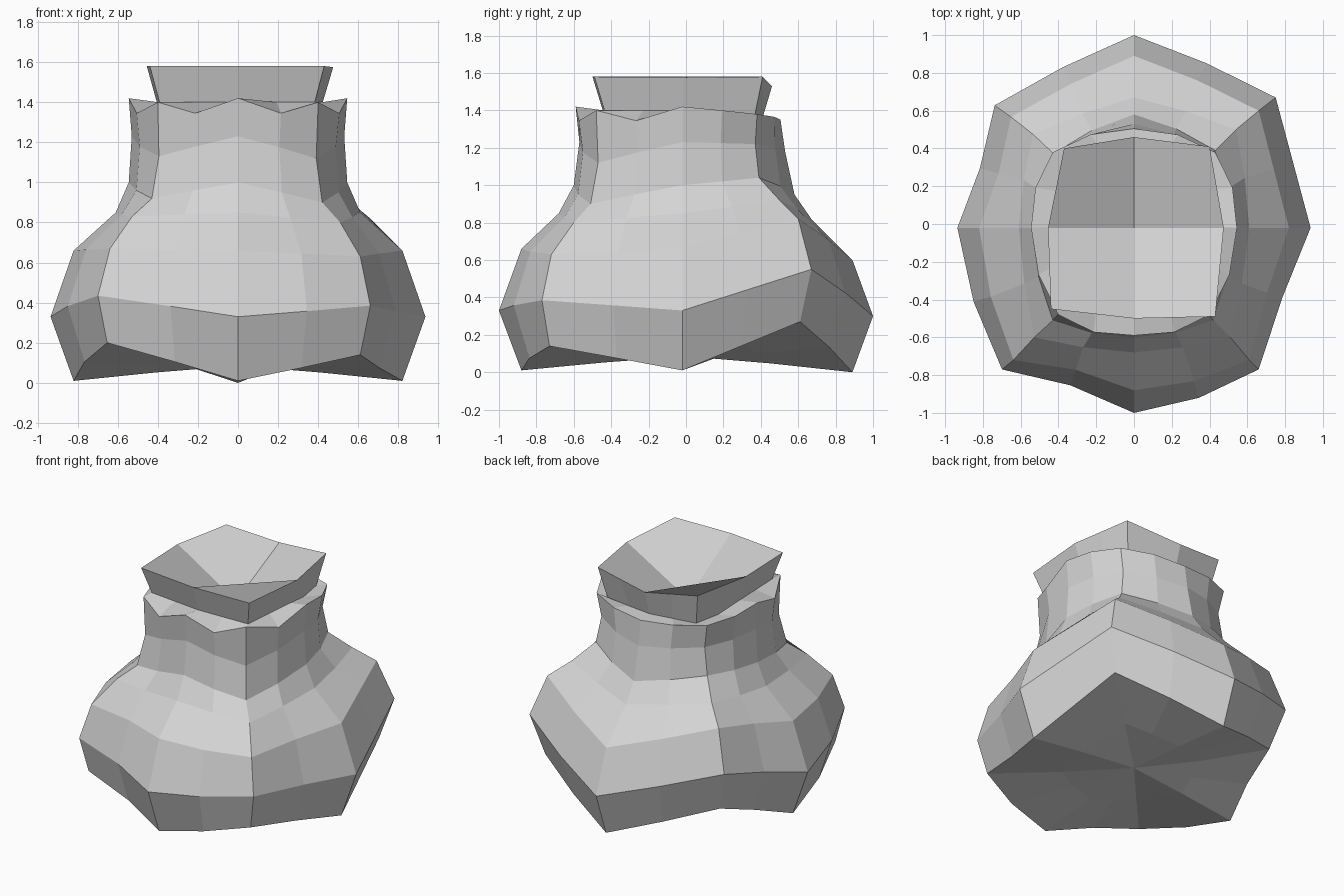
import bpy
from mathutils import Vector

default_cube = bpy.data.objects.get("Cube")
if default_cube:
    bpy.data.objects.remove(default_cube, do_unlink=True)

grey = bpy.data.materials.new("plain grey")
grey.use_nodes = True
colour = (0.66, 0.66, 0.66, 1.0)
grey.diffuse_color = colour
grey.node_tree.nodes["Principled BSDF"].inputs["Base Color"].default_value = colour

SIDE_Y = -0.02   # the side ridges sit slightly forward of centre


def column(xs, ys, zs):
    """One vertical ridge of the body, from the foot up to the lip."""
    return [Vector(point) for point in zip(xs, ys, zs)]


def flipped(ridge, lift=0.0, widen=0.0, push=0.0):
    """Mirror a ridge; its unevenness fades out towards the lip."""
    result = []
    for level, p in enumerate(ridge):
        fade = 1 - level / (len(ridge) - 1)
        result.append(Vector((-p.x * (1 + widen * fade),
                              p.y + push * fade, p.z + lift * fade)))
    return result


def with_midpoints(corners, swells, front_dip=0.0):
    """Double the corners of a ring, swelling and dipping the new points."""
    ring = []
    for here, after, swell in zip(corners, corners[1:] + corners[:1], swells):
        middle = (here + after) / 2
        middle.x *= swell
        middle.y *= swell
        if middle.y < 0:
            middle.z -= front_dip
        ring += [here, middle]
    return ring


def scaled(ring, factor, height, flatten=1.0):
    """Shrink a ring and move it wholly or partly to a height."""
    return [Vector((p.x * factor, p.y * factor, p.z + (height - p.z) * flatten))
            for p in ring]


def build(name, rings, extra_points=(), extra_faces=()):
    """Skin stacked rings with quads and add any closing faces."""
    count = len(rings[0])
    points = [p for ring in rings for p in ring] + list(extra_points)
    faces = []
    for level in range(len(rings) - 1):
        low, high = level * count, (level + 1) * count
        for i in range(count):
            j = (i + 1) % count
            faces.append((low + i, low + j, high + j, high + i))
    faces += list(extra_faces)
    mesh = bpy.data.meshes.new(name)
    mesh.from_pydata([tuple(p) for p in points], [], faces)
    mesh.materials.append(grey)
    mesh.update()
    obj = bpy.data.objects.new(name, mesh)
    bpy.context.collection.objects.link(obj)
    return obj


# Ridges of the body
none = [0.0] * 7
sides = [SIDE_Y] * 7
belly_z = [.01, .33, .66, .85, 1.0, 1.23, 1.42]
front = column(none, [-.88, -1, -.88, -.68, -.6, -.57, -.59], belly_z)
back = column(none, [.89, 1, .89, .67, .58, .53, .505],
              [0, .3, .6, .82, .95, 1.18, 1.35])
left = column([.82, .935, .82, .61, .545, .53, .545], sides, belly_z)
right = flipped(left)
front_left = column([.61, .66, .61, .51, .42, .39, .4],
                    [-.73, -.77, -.72, -.6, -.51, -.47, -.48],
                    [.14, .385, .63, .8, .9, 1.12, 1.4])
front_right = flipped(front_left, lift=.06, widen=.07)
back_left = column([.67, .75, .66, .54, .43, .4, .43],
                   [.61, .67, .6, .5, .39, .37, .38],
                   [.27, .55, .82, .92, 1.04, 1.22, 1.38])
back_right = flipped(back_left, lift=-.05, widen=-.02, push=-.05)
ridges = [front, front_left, left, back_left,
          back, back_right, right, front_right]

# Collar outline: rim and its narrower foot
even = [1.0] * len(ridges)
rim_corners = [Vector(p) for p in (
    (0, -.5, 1.58), (.43, -.49, 1.58), (.475, SIDE_Y, 1.575), (.4, .41, 1.58),
    (0, .46, 1.53), (-.37, .4, 1.58), (-.455, SIDE_Y, 1.58), (-.44, -.45, 1.58))]
rim = with_midpoints(rim_corners, even)
collar_foot = scaled(rim, .89, 1.4)
for p in collar_foot:
    if p.y > 0:
        p.z -= .04

# Body: underside, lumpy belly, rounder neck and the shelf under the collar
lumpy = [1.04, .985, 1, 1.02, 1.02, .975, 1.04, .965]
neck_swells = [1.02, 1.04, 1.06, 1.07]
swells = [lumpy] * 3 + [[swell] * len(ridges) for swell in neck_swells]
rings = [with_midpoints([ridge[level] for ridge in ridges], swell,
                        front_dip=.065 if level == 6 else 0)
         for level, swell in enumerate(swells)]
underside = scaled(rings[0], .5, .08, flatten=.6)
rings = [underside] + rings + [collar_foot]
centre = len(rings) * len(rim)
fan = [(centre, (i + 1) % len(rim), i) for i in range(len(rim))]
build("sack_body", rings, [Vector((0, 0, .085))], fan)

# Collar: flared wall with a four-sided funnel sunk into it
n = len(rim)
well = 2 * n
funnel = [(n + i, n + (i + 2) % n, n + (i + 4) % n, well) for i in range(0, n, 4)]
build("collar", [collar_foot, rim], [Vector((0, SIDE_Y, 1.3))], funnel)
